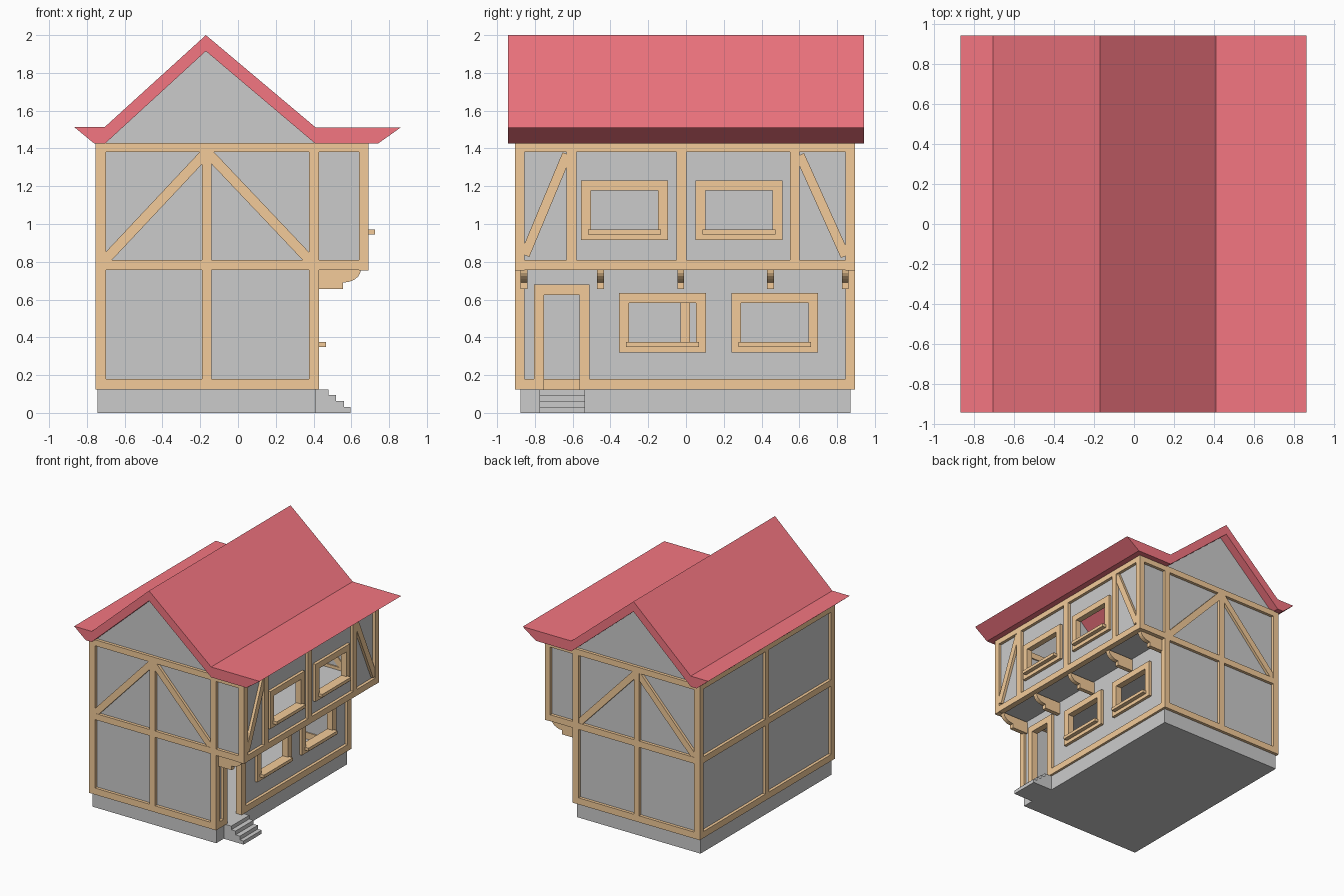
import bpy, bmesh, math
from mathutils import Vector

if "Cube" in bpy.data.objects:
    bpy.data.objects.remove(bpy.data.objects["Cube"])


def material(name, rgb):
    m = bpy.data.materials.new(name)
    m.diffuse_color = (*rgb, 1)
    m.use_nodes = True
    m.node_tree.nodes["Principled BSDF"].inputs["Base Color"].default_value = m.diffuse_color
    return m


WOOD = material("timber", (0.90, 0.60, 0.32))
RED = material("roof_red", (0.90, 0.18, 0.22))


def finish(name, bm, mat=None):
    bmesh.ops.recalc_face_normals(bm, faces=bm.faces)
    me = bpy.data.meshes.new(name)
    bm.to_mesh(me)
    bm.free()
    ob = bpy.data.objects.new(name, me)
    bpy.context.collection.objects.link(ob)
    if mat:
        me.materials.append(mat)
    return ob


def add_box(bm, x0, x1, y0, y1, z0, z1):
    vs = bmesh.ops.create_cube(bm, size=1)["verts"]
    for v in vs:
        v.co = ((x0 + x1) / 2 + v.co.x * (x1 - x0),
                (y0 + y1) / 2 + v.co.y * (y1 - y0),
                (z0 + z1) / 2 + v.co.z * (z1 - z0))


def boxes(name, items, mat=None):
    bm = bmesh.new()
    for b in items:
        add_box(bm, *b)
    return finish(name, bm, mat)


def extrude_y(name, pts, y0, y1, mat=None):
    """Extrude an (x, z) outline along y."""
    bm = bmesh.new()
    f = bm.faces.new([bm.verts.new((x, y0, z)) for x, z in pts])
    r = bmesh.ops.extrude_face_region(bm, geom=[f])
    bmesh.ops.translate(bm, vec=(0, y1 - y0, 0),
                        verts=[v for v in r["geom"] if isinstance(v, bmesh.types.BMVert)])
    return finish(name, bm, mat)


def brace(name, a, b, width, depth):
    """Diagonal timber between two points in a wall plane; depth = wall normal extent."""
    a, b, n = Vector(a), Vector(b), Vector(depth)
    side = (b - a).cross(n).normalized() * width / 2
    bm = bmesh.new()
    f = bm.faces.new([bm.verts.new(p - n / 2) for p in (a - side, a + side, b + side, b - side)])
    r = bmesh.ops.extrude_face_region(bm, geom=[f])
    bmesh.ops.translate(bm, vec=n, verts=[v for v in r["geom"] if isinstance(v, bmesh.types.BMVert)])
    return finish(name, bm, WOOD)


def wall_with_holes(name, x0, x1, y0, y1, z0, z1, holes):
    """Wall facing +x with rectangular openings (y0, y1, z0, z1)."""
    wall = boxes(name, [(x0, x1, y0, y1, z0, z1)])
    cutter = boxes(name + "_cutter", [(x0 - .1, x1 + .1, *h) for h in holes])
    cutter.hide_render = True
    cutter.hide_viewport = True
    mod = wall.modifiers.new("openings", "BOOLEAN")
    mod.object, mod.operation, mod.solver = cutter, "DIFFERENCE", "EXACT"
    return wall


# Main lines of the timber grid
XL, XR, XO = (-.755, -.70), (.375, .43), (.64, .69)      # left, right, overhang posts
XM, YM = (-.19, -.14), (-.03, .02)                       # middle posts
YF, YB = (-.905, -.855), (.845, .895)                    # front and back faces
ZB, ZM, ZT = (.125, .18), (.757, .81), (1.38, 1.43)      # bottom, middle, top rails

# Foundation and door steps
boxes("foundation", [(-.745, .41, -.875, .87, 0, .125)])
extrude_y("door_steps", [(.41, 0), (.595, 0), (.595, .03), (.56, .03), (.56, .062), (.52, .062),
                         (.52, .094), (.48, .094), (.48, .125), (.41, .125)], -.775, -.535)

# Gable walls
gable = [(-.73, .125), (.405, .125), (.405, .765), (.665, .765), (.665, 1.43), (.41, 1.43),
         (-.17, 1.92), (-.70, 1.43), (-.73, 1.43)]
extrude_y("front_wall", gable, -.88, -.865)
extrude_y("back_wall", gable, .855, .87)

# Side walls and upper floor
boxes("left_wall", [(-.73, -.715, -.87, .86, .125, 1.43)])
boxes("upper_floor", [(-.72, .66, -.87, .86, .765, .785)])
lower_win, upper_win = [(-.355, .105), (.24, .70)], [(-.555, -.095), (.05, .51)]


def opening(y, z):
    return (y[0] + .03, y[1] - .03, z + .03, z + .285)


wall_with_holes("right_lower_wall", .39, .405, -.87, .86, .125, .77,
                [opening(y, .32) for y in lower_win] + [(-.77, -.545, .1, .65)])
wall_with_holes("right_upper_wall", .65, .665, -.87, .86, .765, 1.43,
                [opening(y, .915) for y in upper_win])

# Timber posts and rails of the two gable ends
for side, y in (("front", YF), ("back", YB)):
    boxes(side + "_corner_posts", [(*XL, *y, .125, 1.43), (*XR, *y, .125, 1.43),
                                   (*XO, *y, .755, 1.43)], WOOD)
    boxes(side + "_rails", [(XL[1], XR[0], *y, *z) for z in (ZB, ZM, ZT)]
          + [(XR[1], XO[0], *y, *z) for z in (ZM, ZT)], WOOD)
    boxes(side + "_middle_posts", [(*XM, *y, ZB[1], ZM[0]), (*XM, *y, ZM[1], ZT[0])], WOOD)
    yc = sum(y) / 2
    for tag, top, foot in (("left", -.175, -.705), ("right", -.155, .38)):
        brace(f"{side}_{tag}_brace", (top, yc, 1.372), (foot, yc, .808), .053, (0, .046, 0))

# Timber of the left side
boxes("left_rails", [(*XL, YF[1], YB[0], *z) for z in (ZB, ZM, ZT)], WOOD)
boxes("left_middle_posts", [(*XL, *YM, ZB[1], ZM[0]), (*XL, *YM, ZM[1], ZT[0])], WOOD)

# Timber of the right side
boxes("right_bottom_rails", [(*XR, YF[1], -.805, *ZB), (*XR, -.51, YB[0], *ZB)], WOOD)
boxes("overhang_rails", [(*XO, YF[1], YB[0], *z) for z in (ZM, ZT)], WOOD)
boxes("overhang_posts", [(*XO, y, y + .052, ZM[1], ZT[0])
                         for y in (-.633, -.05, .55)], WOOD)
brace("overhang_front_brace", (.665, -.63, 1.37), (.665, -.853, .835), .05, (.046, 0, 0))
brace("overhang_back_brace", (.665, .602, 1.365), (.665, .843, .83), .05, (.046, 0, 0))

# Door frame
boxes("door_frame", [(*XR, -.805, -.752, .125, .68), (*XR, -.565, -.51, .125, .68),
                     (*XR, -.752, -.565, .625, .68)], WOOD)

# Window frames with sills
for level, x, z, spans in (("lower", XR, .32, lower_win), ("upper", XO, .915, upper_win)):
    for tag, (a, b) in zip(("front", "back"), spans):
        boxes(f"{level}_{tag}_window_frame",
              [(*x, a, a + .052, z, z + .315), (*x, b - .052, b, z, z + .315),
               (*x, a + .052, b - .052, z, z + .052),
               (*x, a + .052, b - .052, z + .263, z + .315)], WOOD)
        boxes(f"{level}_{tag}_window_sill",
              [(x[0] + .01, x[1] + .035, a + .037, b - .037, z + .03, z + .056)], WOOD)

# Rounded brackets under the overhang
arc = [(.555 + .095 * math.cos(t), .757 - .067 * math.sin(t))
       for t in (math.pi / 2 * i / 6 for i in range(7))]
bracket = [(.40, .757)] + arc + [(.555, .655), (.40, .655)]
for i, y in enumerate((-.858, -.453, -.028, .447, .843)):
    extrude_y(f"bracket_{i + 1}", bracket, y - .018, y + .018, WOOD)

# Roof
extrude_y("roof", [(-.868, 1.514), (-.705, 1.514), (-.17, 2.0), (.41, 1.512), (.863, 1.512),
                   (.74, 1.425), (.41, 1.425), (-.17, 1.915), (-.705, 1.425), (-.76, 1.425)],
          -.943, .943, RED)
